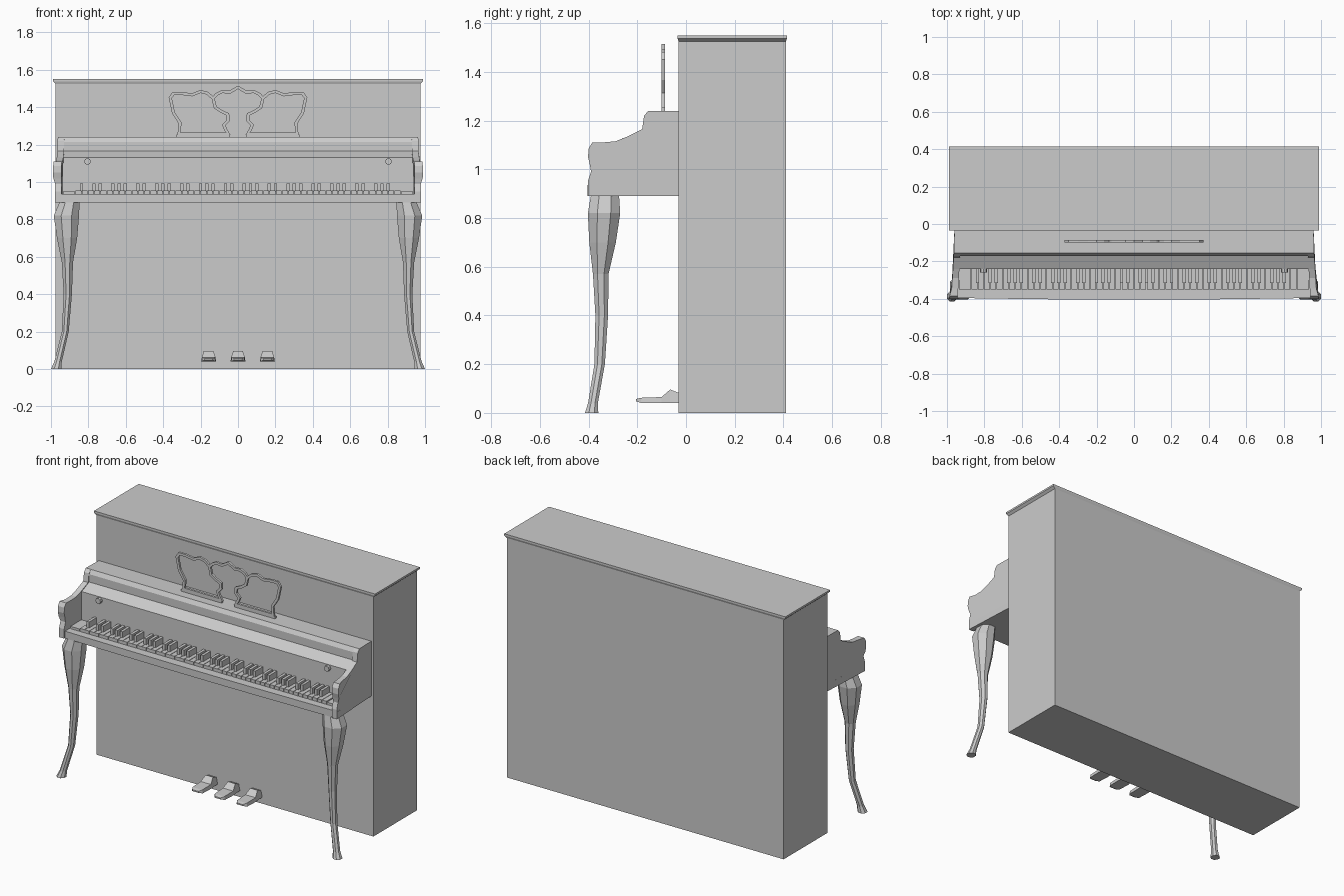
import bpy
import bmesh
from math import sin, cos, pi
from mathutils import Vector

cube = bpy.data.objects.get("Cube")
if cube:
    bpy.data.objects.remove(cube, do_unlink=True)

grey = bpy.data.materials.new("plain_grey")
grey.use_nodes = True
grey.diffuse_color = (0.6, 0.6, 0.6, 1)
grey.node_tree.nodes["Principled BSDF"].inputs["Base Color"].default_value = (0.6, 0.6, 0.6, 1)


def finish(name, bm):
    bmesh.ops.recalc_face_normals(bm, faces=bm.faces)
    mesh = bpy.data.meshes.new(name)
    bm.to_mesh(mesh)
    bm.free()
    mesh.materials.append(grey)
    obj = bpy.data.objects.new(name, mesh)
    bpy.context.scene.collection.objects.link(obj)
    return obj


def add_loft(bm, rings, caps=True):
    """Join equal-length rings of points with quads."""
    rows = [[bm.verts.new(p) for p in ring] for ring in rings]
    n = len(rows[0])
    for low, high in zip(rows, rows[1:]):
        for i in range(n):
            j = (i + 1) % n
            bm.faces.new((low[i], low[j], high[j], high[i]))
    if caps:
        bm.faces.new(rows[0])
        bm.faces.new(rows[-1])


def loft(name, rings):
    bm = bmesh.new()
    add_loft(bm, rings)
    return finish(name, bm)


def rect(x, y0, y1, z):
    return [(-x, y0, z), (x, y0, z), (x, y1, z), (-x, y1, z)]


def side_prism(name, profile, x0, x1):
    return loft(name, [[(x, y, z) for y, z in profile] for x in (x0, x1)])


def add_box(bm, x0, x1, y0, y1, z0, z1):
    add_loft(bm, [[(x0, y0, z), (x1, y0, z), (x1, y1, z), (x0, y1, z)] for z in (z0, z1)])


# Case, front trim and moulded lid
loft("case", [rect(0.975, -0.03, 0.41, z) for z in (0, 1.53)])
loft("lid", [rect(0.975, -0.03, 0.41, 1.525), rect(0.99, -0.035, 0.415, 1.538),
             rect(0.99, -0.035, 0.415, 1.55)])

# Key bed with a gently bowed front
bow = [(-0.978 + 1.956 * i / 10, -0.395 - 0.01 * sin(pi * i / 10)) for i in range(11)]
plan = [(-0.96, -0.03)] + bow + [(0.96, -0.03)]
loft("key_bed", [[(x, y, z) for x, y in plan] for z in (0.89, 0.935)])

# Fallboard and shelf above the keys
side_prism("fallboard", [(-0.03, 0.92), (-0.24, 0.92), (-0.24, 1.13), (-0.17, 1.165),
                         (-0.17, 1.215), (-0.155, 1.24), (-0.03, 1.24)], -0.957, 0.957)

# Cheek arms, splayed outwards and swelling at the front scroll
arm_profile = [(-0.03, 0.89), (-0.403, 0.89), (-0.403, 0.95), (-0.39, 0.99), (-0.395, 1.02),
               (-0.402, 1.05), (-0.4, 1.085), (-0.385, 1.11), (-0.345, 1.11), (-0.29, 1.115),
               (-0.24, 1.135), (-0.18, 1.165), (-0.172, 1.22), (-0.155, 1.24), (-0.03, 1.24)]


def arm_x(x, y, z, outer):
    splay = max(0, -y - 0.1) * 0.06
    swell = 0.01 if outer and y < -0.37 and z > 1.0 else 0
    return x + splay + swell


for side, word in ((1, "left"), (-1, "right")):
    loft(word + "_arm", [[(side * arm_x(x, y, z, x > 0.94), y, z) for y, z in arm_profile]
                         for x in (0.925, 0.96)])
    # Fallboard knob
    ring = [(side * 0.805 + 0.018 * cos(a * pi / 4), 1.11 + 0.018 * sin(a * pi / 4)) for a in range(8)]
    loft(word + "_knob", [[(x, y, z) for x, z in ring] for y in (-0.235, -0.26)])

# White and black keys, repeating every seven notes
COUNT = 52
pitch = 1.74 / COUNT
whites, blacks = bmesh.new(), bmesh.new()
for i in range(COUNT):
    x = -0.87 + i * pitch
    add_box(whites, x + 0.0015, x + pitch - 0.0015, -0.35, -0.235, 0.92, 0.955)
    if i % 7 in (0, 2, 3, 5, 6) and i < COUNT - 1:
        edge = x + pitch
        add_box(blacks, edge - 0.009, edge + 0.009, -0.315, -0.235, 0.95, 0.993)
finish("white_keys", whites)
finish("black_keys", blacks)

# Key end blocks
for side, word in ((1, "left"), (-1, "right")):
    bm = bmesh.new()
    a, b = sorted((side * 0.872, side * 0.935))
    add_box(bm, a, b, -0.35, -0.235, 0.92, 0.95)
    finish(word + "_key_block", bm)

# Cabriole legs: height, x range, y range for each section
sections = [(0, 0.945, 1.0, -0.415, -0.36), (0.04, 0.942, 0.982, -0.402, -0.362),
            (0.2, 0.905, 0.942, -0.376, -0.333), (0.4, 0.888, 0.932, -0.372, -0.32),
            (0.57, 0.882, 0.942, -0.382, -0.318), (0.7, 0.86, 0.968, -0.397, -0.288),
            (0.82, 0.85, 0.985, -0.403, -0.27), (0.895, 0.847, 0.953, -0.39, -0.275)]
for side, word in ((1, "left"), (-1, "right")):
    rings = []
    for z, x0, x1, y0, y1 in sections:
        cx, cy, rx, ry = (x0 + x1) / 2, (y0 + y1) / 2, (x1 - x0) / 2, (y1 - y0) / 2
        k = 1 / cos(pi / 8)
        angles = [(a + 0.5) * pi / 4 for a in range(8)]
        rings.append([(side * (cx + k * rx * cos(t)), cy + k * ry * sin(t), z) for t in angles])
    loft(word + "_leg", rings)

# Pedals: depth, bottom, top, half widths at bottom and top
pedal = [(-0.205, 0.048, 0.057, 0.022, 0.02), (-0.185, 0.041, 0.062, 0.037, 0.034),
         (-0.1, 0.04, 0.065, 0.04, 0.036), (-0.065, 0.04, 0.096, 0.035, 0.026),
         (-0.025, 0.04, 0.08, 0.035, 0.026)]
for cx, word in ((0.157, "left"), (0, "middle"), (-0.157, "right")):
    loft(word + "_pedal", [[(cx - w, y, z0), (cx + w, y, z0), (cx + v, y, z1), (cx - v, y, z1)]
                           for y, z0, z1, w, v in pedal])


# Music desk: flat scrolled frame, swept with a rectangular section
def add_strip(bm, path, closed, half=0.008, y0=-0.1, y1=-0.086):
    pts = [Vector(p) for p in path]
    n = len(pts)
    rings = []
    for i, p in enumerate(pts):
        before = pts[i - 1] if closed or i else p
        after = pts[(i + 1) % n] if closed or i < n - 1 else p
        d1, d2 = p - before, after - p
        d1 = (d1 if d1.length else d2).normalized()
        d2 = (d2 if d2.length else d1).normalized()
        t = (d1 + d2).normalized()
        off = Vector((-t.y, t.x)) * half / max(0.6, t.dot(d2))
        a, b = p + off, p - off
        rings.append([(a.x, y0, a.y), (b.x, y0, b.y), (b.x, y1, b.y), (a.x, y1, a.y)])
    if closed:
        rings.append(rings[0])
    add_loft(bm, rings, caps=not closed)
    bmesh.ops.remove_doubles(bm, verts=bm.verts, dist=0.00001)


wing = [(0.315, 1.258), (0.31, 1.315), (0.345, 1.37), (0.362, 1.45), (0.345, 1.474),
        (0.3, 1.473), (0.245, 1.466), (0.2, 1.484), (0.165, 1.475), (0.133, 1.448),
        (0.122, 1.4), (0.09, 1.378), (0.055, 1.362), (0.052, 1.33), (0.076, 1.305),
        (0.066, 1.28), (0.052, 1.258)]
crest = [(0.133, 1.448), (0.115, 1.468), (0.085, 1.484), (0.045, 1.48), (0, 1.506)]
desk = bmesh.new()
for side in (1, -1):
    add_strip(desk, [(side * x, z) for x, z in wing], True)
    add_box(desk, min(side * 0.045, side * 0.33), max(side * 0.045, side * 0.33),
            -0.1, -0.086, 1.238, 1.254)
full_crest = crest + [(-x, z) for x, z in reversed(crest[:-1])]
add_strip(desk, full_crest, False)
finish("music_desk", desk)
